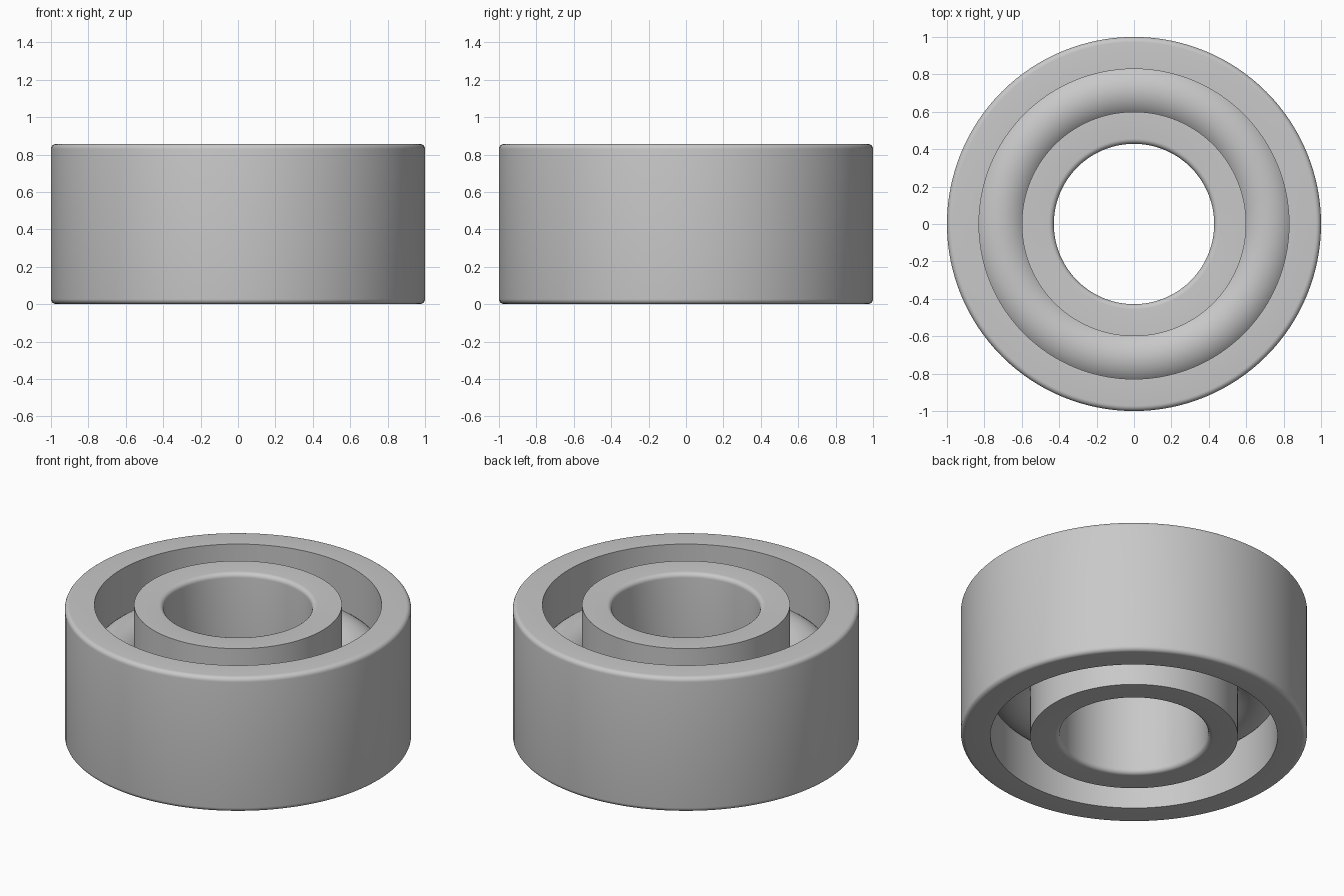
import bpy
import bmesh
from math import pi, sin, cos, tau, radians
from mathutils import Matrix, Vector

cube = bpy.data.objects.get("Cube")
if cube:
    bpy.data.objects.remove(cube, do_unlink=True)

HEIGHT = 6 / 7
BORE, INNER_RIM, OUTER_RIM, OUTSIDE = 3 / 7, 0.6, 0.829, 1.0
FILLET = 0.028
BALL = 0.171
SEGMENTS = 128

steel = bpy.data.materials.new("steel grey")
steel.use_nodes = True
grey = (0.58, 0.58, 0.58, 1)
steel.diffuse_color = grey
steel.node_tree.nodes["Principled BSDF"].inputs["Base Color"].default_value = grey


def revolve(name, profile):
    """Spin a closed (radius, height) profile around z."""
    bm = bmesh.new()
    loops = []
    for s in range(SEGMENTS):
        turn = Matrix.Rotation(tau * s / SEGMENTS, 3, "Z")
        loops.append([bm.verts.new(turn @ Vector((r, 0, z))) for r, z in profile])
    n = len(profile)
    for s in range(SEGMENTS):
        a, b = loops[s], loops[(s + 1) % SEGMENTS]
        for i in range(n):
            j = (i + 1) % n
            bm.faces.new((a[i], b[i], b[j], a[j]))
    bmesh.ops.recalc_face_normals(bm, faces=bm.faces)
    mesh = bpy.data.meshes.new(name)
    bm.to_mesh(mesh)
    bm.free()
    mesh.materials.append(steel)
    obj = bpy.data.objects.new(name, mesh)
    bpy.context.collection.objects.link(obj)
    bpy.ops.object.select_all(action="DESELECT")
    obj.select_set(True)
    bpy.context.view_layer.objects.active = obj
    bpy.ops.object.shade_smooth_by_angle(angle=radians(30))


def ring_profile(sharp_r, round_r):
    """Rectangle with sharp edges at one radius and filleted ones at the other."""
    side = 1 if round_r > sharp_r else -1
    points = [(sharp_r, HEIGHT), (sharp_r, 0)]
    for centre_z, start in ((FILLET, -pi / 2), (HEIGHT - FILLET, 0)):
        for k in range(7):
            t = start + k * pi / 12
            points.append((round_r + side * FILLET * (cos(t) - 1),
                           centre_z + FILLET * sin(t)))
    return points


# Inner and outer rings
revolve("inner_ring", ring_profile(INNER_RIM, BORE))
revolve("outer_ring", ring_profile(OUTER_RIM, OUTSIDE))

# Round rolling track seated in both rings
middle = (INNER_RIM + OUTER_RIM) / 2
revolve("rolling_track", [(middle + BALL * cos(tau * k / 48),
                           HEIGHT / 2 + BALL * sin(tau * k / 48)) for k in range(48)])
